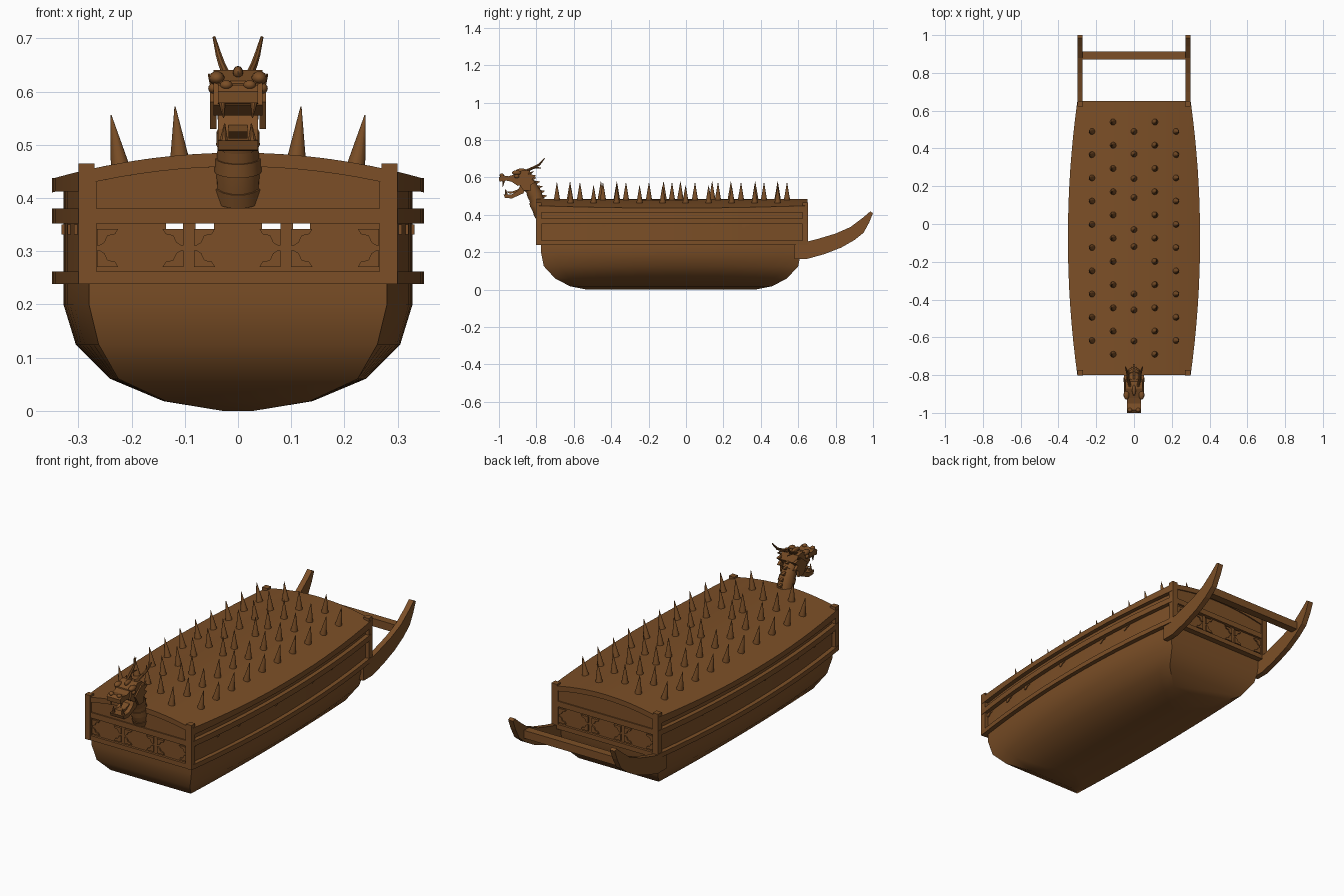
import bpy, bmesh, math
from mathutils import Vector, Matrix

if "Cube" in bpy.data.objects:
    bpy.data.objects.remove(bpy.data.objects["Cube"])

wood = bpy.data.materials.new("brown wood")
wood.use_nodes = True
COLOUR = (0.2, 0.078, 0.02, 1)
wood.diffuse_color = COLOUR
wood.node_tree.nodes["Principled BSDF"].inputs["Base Color"].default_value = COLOUR

FRONT, BACK = -0.8, 0.65
MID, HALF = (FRONT + BACK) / 2, (BACK - FRONT) / 2
STATIONS = [FRONT + (BACK - FRONT) * i / 16 for i in range(17)]


def finish(name, bm, smooth=None):
    bmesh.ops.recalc_face_normals(bm, faces=bm.faces)
    mesh = bpy.data.meshes.new(name)
    bm.to_mesh(mesh)
    bm.free()
    ob = bpy.data.objects.new(name, mesh)
    bpy.context.collection.objects.link(ob)
    mesh.materials.append(wood)
    if smooth:
        bpy.ops.object.select_all(action='DESELECT')
        bpy.context.view_layer.objects.active = ob
        ob.select_set(True)
        bpy.ops.object.shade_smooth_by_angle(angle=math.radians(smooth))
    return ob


def loft(name, rings, smooth=None):
    """Closed solid through a list of equal-length rings."""
    bm = bmesh.new()
    rows = [[bm.verts.new(p) for p in ring] for ring in rings]
    n = len(rows[0])
    for a, b in zip(rows, rows[1:]):
        for i in range(n):
            bm.faces.new((a[i], a[(i + 1) % n], b[(i + 1) % n], b[i]))
    bm.faces.new(rows[0])
    bm.faces.new(rows[-1][::-1])
    return finish(name, bm, smooth)


def side_prism(name, pts, x0, x1):
    return loft(name, [[(x, y, z) for y, z in pts] for x in (x0, x1)])


def front_prism(name, pts, y0, y1):
    return loft(name, [[(x, y, z) for x, z in pts] for y in (y0, y1)])


def box(name, x0, x1, y0, y1, z0, z1):
    return front_prism(name, [(x0, z0), (x1, z0), (x1, z1), (x0, z1)], y0, y1)


def tube(name, path, sides=10, smooth=40):
    """Round tapering tube; path holds (x, y, z, radius)."""
    rings = []
    for i, p in enumerate(path):
        a, b = path[max(i - 1, 0)], path[min(i + 1, len(path) - 1)]
        turn = (Vector(b[:3]) - Vector(a[:3])).to_track_quat('Z', 'Y')
        rings.append([Vector(p[:3]) + turn @ Vector((math.cos(t), math.sin(t), 0)) * p[3]
                      for t in (math.tau * k / sides for k in range(sides))])
    return loft(name, rings, smooth)


def ball(name, centre, size):
    bm = bmesh.new()
    bmesh.ops.create_uvsphere(bm, u_segments=12, v_segments=8, radius=1)
    bmesh.ops.transform(bm, verts=bm.verts,
                        matrix=Matrix.Translation(centre) @ Matrix.Diagonal((*size, 1)))
    return finish(name, bm, 60)


def half_width(y):
    return 0.30 + 0.05 * (1 - ((y - MID) / HALF) ** 2)


def roof_z(x):
    return 0.485 - 0.4 * x * x


# Hull: stacked barrel outlines, each (z, middle width, end width, front, back)
levels = [(0, .03, .03, -.53, .37), (.018, .14, .135, -.62, .46), (.06, .24, .225, -.70, .54),
          (.125, .305, .262, -.76, .60), (.2, .328, .28, -.775, .615), (.25, .328, .28, -.775, .62)]
rings = []
for z, wm, we, yf, yb in levels:
    edge = []
    for i in range(17):
        t = i / 8 - 1
        edge.append((we + (wm - we) * (1 - t * t), (yf + yb) / 2 + t * (yb - yf) / 2, z))
    rings.append(edge + [(-x, y, z) for x, y, z in reversed(edge)])
loft("hull", rings, 35)

# Arched roof
rings = []
for y in STATIONS:
    xs = [half_width(y) * (k / 8 - 1) for k in range(17)]
    rings.append([(x, y, roof_z(x)) for x in xs] +
                 [(x, y, roof_z(x) - 0.026) for x in reversed(xs)])
loft("roof", rings, 30)

# Curved side walls and rails
bands = [("side_wall", .24, .43, .034, .022), ("lower_rail", .238, .262, .03, 0),
         ("middle_rail", .352, .38, .03, 0), ("upper_rail", .412, .437, .03, 0)]
for s, label in ((1, "left"), (-1, "right")):
    for name, z0, z1, inner, outer in bands:
        loft(f"{label}_{name}", [[(s * (half_width(y) - d), y, z) for d, z in
             ((inner, z0), (outer, z0), (outer, z1), (inner, z1))] for y in STATIONS], 30)

# Fretted corner bracket outline
FRET = [(0, 0), (.04, 0), (.034, .01), (.02, .013), (.014, .026), (.006, .031), (0, .031)]

# End walls with rails, panels, slits, brackets and posts
for end, s, y in (("front", 1, FRONT), ("back", -1, BACK)):
    box(end + "_wall", -.28, .28, y + s * .02, y + s * .012, .24, .342)
    box(end + "_lower_rail", -.3, .3, y + s * .03, y, .238, .262)
    box(end + "_middle_rail", -.3, .3, y + s * .03, y, .352, .38)
    for x0, x1 in ((-.28, -.135), (-.103, -.08), (-.045, .045), (.08, .103), (.135, .28)):
        box(end + "_slit_bar", x0, x1, y + s * .02, y + s * .012, .34, .354)
    xs = [.28 * (k / 8 - 1) for k in range(17)]
    front_prism(end + "_arched_panel", [(-.28, .375)] + [(x, roof_z(x) - .02) for x in xs]
                + [(.28, .375)], y + s * .02, y + s * .006)
    for x in (-.285, .285):
        box(end + "_corner_post", x - .015, x + .015, y - s * .002, y + s * .028, .238, .465)
    for x0, x1 in ((-.265, -.102), (-.083, .08), (.1, .265)):
        for xa, d in ((x0, 1), (x1, -1)):
            for za, e in ((.27, 1), (.342, -1)):
                front_prism(end + "_bracket", [(xa + d * u, za + e * v) for u, v in FRET],
                            y + s * .014, y + s * .006)

# Brackets along the side walls
for s in (1, -1):
    for y in (-.77, -.6, -.45, -.17, .13, .3):
        x = s * (half_width(y + .02) - .022)
        side_prism("side_bracket", [(y + u, .35 - v * .6) for u, v in FRET], x - .004, x + .004)

# Roof spikes, standing square to the roof
rows = [(.11, [.54 - .123 * i for i in range(11)]), (.222, [.49 - .123 * i for i in range(10)]),
        (0, [.49, .37, .24, .14, -.03, -.12, -.37, -.455, -.62])]
bm = bmesh.new()
for x0, ys in rows:
    for x in {x0, -x0}:
        for y in ys:
            lean = Matrix.Rotation(math.atan(.8 * x), 4, 'Y')
            bmesh.ops.create_cone(bm, cap_ends=True, segments=12, radius1=.018, radius2=.001,
                                  depth=.1, matrix=Matrix.Translation((x, y, roof_z(x) - .004))
                                  @ lean @ Matrix.Translation((0, 0, .046)))
finish("roof_spikes", bm, 40)

# Stern fins and crossbar
FIN = [(.58, .165), (.65, .165), (.74, .19), (.83, .225), (.9, .265), (.95, .305), (.98, .36),
       (1, .41), (.985, .418), (.94, .38), (.88, .335), (.8, .3), (.7, .27), (.58, .24)]
for s in (1, -1):
    side_prism("stern_fin", FIN, s * .272, s * .3)
box("stern_crossbar", -.28, .28, .872, .912, .29, .33)

# Dragon neck with belly rings and back fins
neck = [(-.765, .40, .043), (-.79, .45, .042), (-.805, .50, .038), (-.83, .55, .036), (-.87, .59, .034)]
tube("neck", [(0, *p) for p in neck], 14)
for (y0, z0, r), (y1, z1, q) in zip(neck, neck[1:]):
    tube("neck_band", [(0, y0, z0, r + .003), (0, (y0 + y1) / 2, (z0 + z1) / 2, (r + q) / 2 + .003)], 14)
    for k in (0, .5):
        y, z = y0 + (y1 - y0) * k + r * .8, z0 + (z1 - z0) * k + .02
        side_prism("neck_fin", [(y - .015, z - .018), (y + .022, z + .008), (y - .015, z + .014)],
                   -.006, .006)

# Dragon head
side_prism("skull", [(-.84, .565), (-.82, .6), (-.835, .635), (-.87, .64), (-.92, .62),
                     (-.93, .575), (-.9, .555)], -.046, .046)
side_prism("snout", [(-.91, .572), (-.91, .618), (-.95, .606), (-.985, .612), (-1, .6),
                     (-.998, .578), (-.96, .583)], -.038, .038)
side_prism("lower_jaw", [(-.84, .57), (-.87, .515), (-.93, .488), (-.968, .49), (-.975, .508),
                         (-.93, .51), (-.9, .53), (-.88, .57)], -.038, .038)
side_prism("tongue", [(-.87, .53), (-.94, .512), (-.965, .525), (-.93, .524), (-.87, .548)], -.018, .018)
ball("crest", (0, -.88, .635), (.01, .03, .013))
for s in (1, -1):
    ball("nostril", (s * .022, -.985, .612), (.012, .012, .009))
    ball("brow", (s * .04, -.905, .625), (.015, .025, .013))
    ball("eye", (s * .046, -.905, .606), (.01, .013, .01))
    side_prism("cheek", [(-.83, .56), (-.805, .575), (-.825, .59), (-.8, .61), (-.85, .62),
                         (-.9, .58), (-.87, .53), (-.83, .53)], s * .04, s * .053)
    tube("upper_fang", [(s * .03, -.975, .583, .008), (s * .027, -.98, .55, .001)], 8)
    tube("lower_fang", [(s * .027, -.96, .505, .009), (s * .025, -.965, .54, .001)], 8)
    # Antlers with a side tine
    tube("antler", [(s * .022, -.86, .632, .008), (s * .03, -.82, .65, .007),
                    (s * .036, -.785, .668, .006), (s * .045, -.757, .702, .003)], 8)
    tube("antler_tine", [(s * .03, -.815, .652, .006), (s * .026, -.775, .651, .002)], 8)
    tube("ear", [(s * .042, -.85, .61, .011), (s * .055, -.815, .632, .002)], 8)
